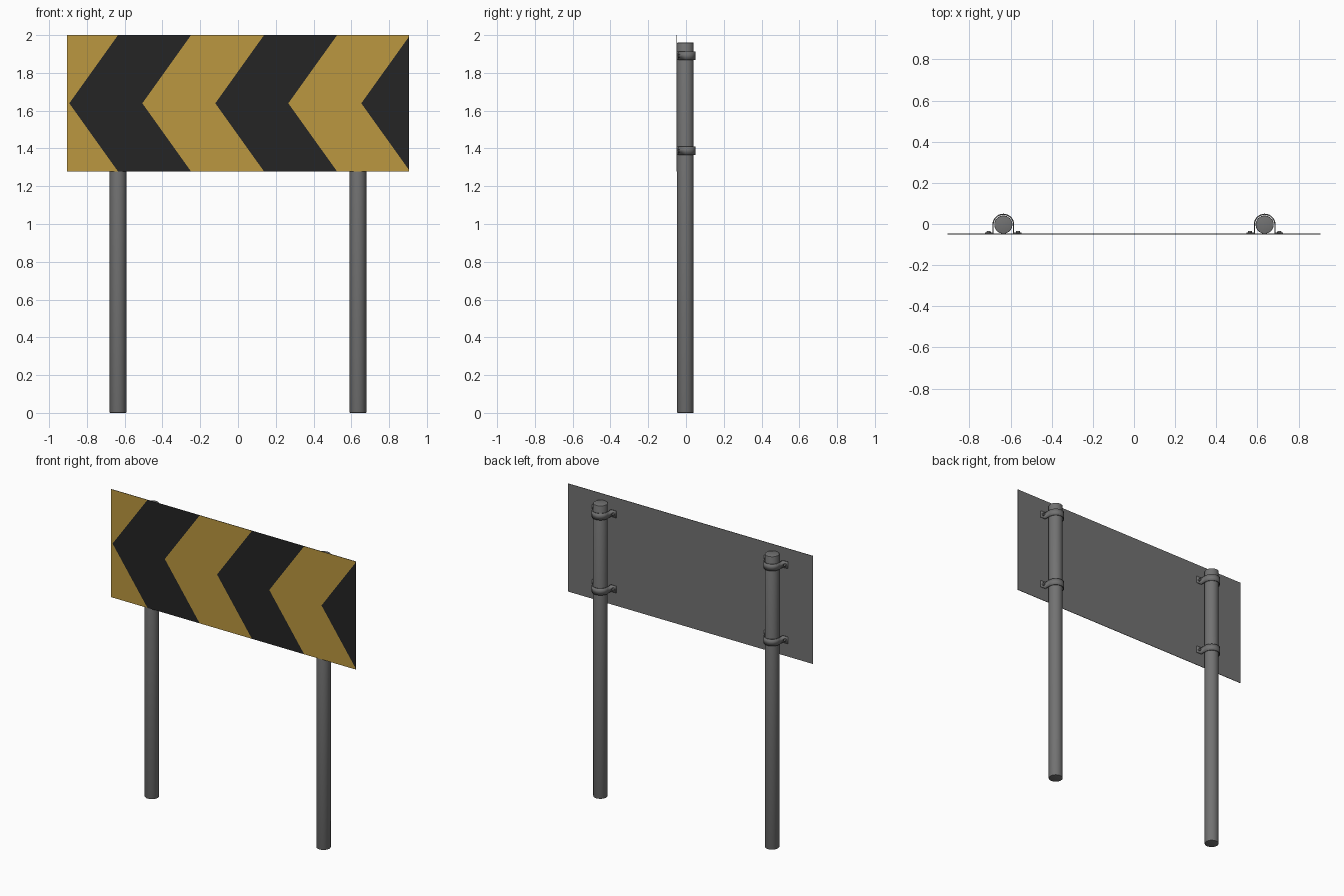
import bpy, bmesh, math
from mathutils import Matrix, Vector

if "Cube" in bpy.data.objects:
    bpy.data.objects.remove(bpy.data.objects["Cube"])


def material(name, rgb):
    m = bpy.data.materials.new(name)
    m.diffuse_color = (*rgb, 1)
    m.use_nodes = True
    m.node_tree.nodes["Principled BSDF"].inputs["Base Color"].default_value = m.diffuse_color
    return m


yellow = material("sign yellow", (0.50, 0.31, 0.05))
black = material("sign black", (0.018, 0.018, 0.018))
grey = material("metal grey", (0.17, 0.17, 0.17))

HALF_W, Z0, Z1 = 0.906, 1.278, 2.0      # panel extents
ZC = (Z0 + Z1) / 2
PANEL_Y, PANEL_T = -0.050, 0.003
FIRST, STEP, SLOPE = -0.893, 0.3865, 0.258 / 0.361   # chevron tips and lean
POST_X, POST_Y, POST_R, POST_H = 0.635, -0.003, 0.044, 1.96


def finish(name, bm, mats, smooth=False):
    me = bpy.data.meshes.new(name)
    bm.to_mesh(me)
    bm.free()
    for m in mats:
        me.materials.append(m)
    ob = bpy.data.objects.new(name, me)
    bpy.context.collection.objects.link(ob)
    if smooth:
        bpy.ops.object.select_all(action='DESELECT')
        ob.select_set(True)
        bpy.context.view_layer.objects.active = ob
        bpy.ops.object.shade_smooth_by_angle(angle=math.radians(35))
    return ob


# sign panel: thin plate cut along the chevron edges
bm = bmesh.new()
bmesh.ops.create_cube(bm, size=1, matrix=Matrix.Translation((0, PANEL_Y + PANEL_T / 2, ZC))
                      @ Matrix.Diagonal((HALF_W * 2, PANEL_T, Z1 - Z0, 1)))
bmesh.ops.bisect_plane(bm, geom=bm.verts[:] + bm.edges[:] + bm.faces[:], dist=1e-5,
                       plane_co=(0, 0, ZC), plane_no=(0, 0, 1))
for side in (1, -1):
    for k in range(5):
        faces = [f for f in bm.faces if (f.calc_center_median().z - ZC) * side > 1e-4]
        geom = list({v for f in faces for v in f.verts}) + list({e for f in faces for e in f.edges}) + faces
        bmesh.ops.bisect_plane(bm, geom=geom, dist=1e-5,
                               plane_co=(FIRST + STEP * k, 0, ZC),
                               plane_no=Vector((1, 0, -side * SLOPE)).normalized())
bm.normal_update()
for f in bm.faces:
    c = f.calc_center_median()
    k = math.floor((c.x - SLOPE * abs(c.z - ZC) - FIRST) / STEP)
    f.material_index = 2 if f.normal.y > -0.5 else (1 if k >= 0 and k % 2 == 0 else 0)
finish("sign_panel", bm, [yellow, black, grey])


def post(name, x):
    bm = bmesh.new()
    bmesh.ops.create_cone(bm, cap_ends=True, segments=32, radius1=POST_R, radius2=POST_R,
                          depth=POST_H, matrix=Matrix.Translation((x, POST_Y, POST_H / 2)))
    rims = [e for e in bm.edges if abs(e.verts[0].co.z - e.verts[1].co.z) < 1e-4]
    bmesh.ops.bevel(bm, geom=rims, offset=0.003, segments=2, profile=0.5, affect='EDGES')
    finish(name, bm, [grey], True)


def clamp(name, x, z):
    # strap wrapped round the back of the post with a flange on each side
    r, h, fy = 0.050, 0.044, -0.044
    path = [(0.088, fy), (r, fy)]
    path += [(r * math.cos(a), POST_Y + r * math.sin(a))
             for a in (math.pi * i / 20 for i in range(21))]
    path += [(-r, fy), (-0.088, fy)]
    bm = bmesh.new()
    low, high = ([bm.verts.new((x + px, py, z + dz)) for px, py in path] for dz in (-h / 2, h / 2))
    for i in range(len(path) - 1):
        bm.faces.new((low[i], low[i + 1], high[i + 1], high[i]))
    ob = finish(name + "_strap", bm, [grey], True)
    mod = ob.modifiers.new("thickness", 'SOLIDIFY')
    mod.thickness, mod.offset, mod.use_even_offset = 0.006, 0, True
    # bolt heads on the flanges
    bm = bmesh.new()
    for s in (-1, 1):
        bmesh.ops.create_cone(bm, cap_ends=True, segments=12, radius1=0.011, radius2=0.009, depth=0.012,
                              matrix=Matrix.Translation((x + s * 0.071, -0.039, z))
                              @ Matrix.Rotation(-math.pi / 2, 4, 'X'))
    finish(name + "_bolts", bm, [grey], True)


for label, x in (("left", -POST_X), ("right", POST_X)):
    post(label + "_post", x)
    clamp(label + "_upper_clamp", x, 1.89)
    clamp(label + "_lower_clamp", x, 1.388)
